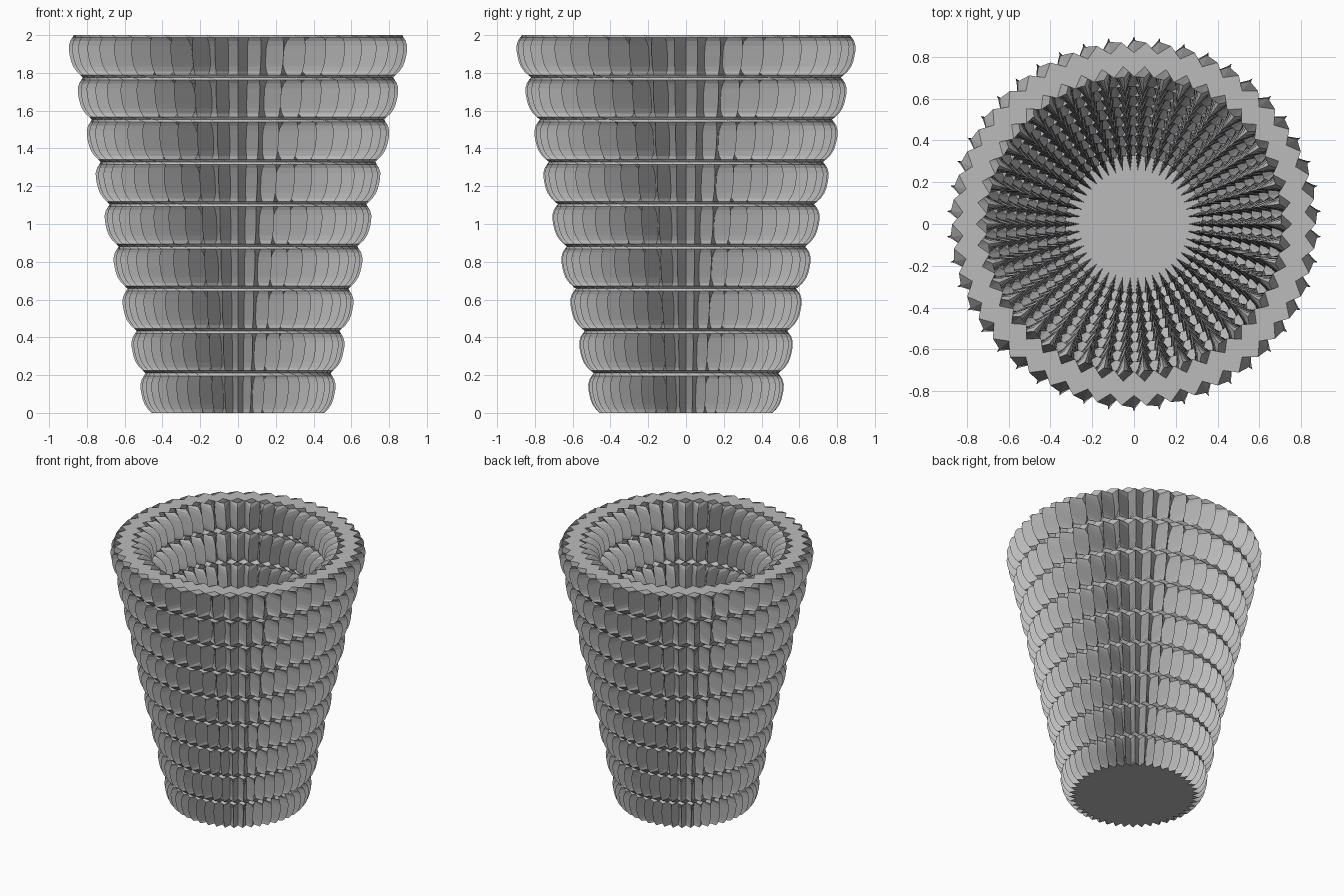
import bpy, bmesh, math

cube = bpy.data.objects.get("Cube")
if cube:
    bpy.data.objects.remove(cube, do_unlink=True)

TEETH = 46          # pleats around the cup
BULGES = 9          # stacked swells
FIRST = 0.098       # height of the first swell
PITCH = (2 - FIRST) / (BULGES - 0.5)
WALL = 0.115
FLOOR = 0.07


def pleat_radii(z):
    """Radii of the ridge and the groove; they swap depth at each neck."""
    t = (z - FIRST) / PITCH
    u = min(1.0, 2 * abs(t - math.floor(t + 0.5)))
    taper = 0.491 + 0.2123 * z
    neck = max(0.0, (u - 0.88) / 0.12)
    ridge = taper - 0.05 * u ** 3 - 0.046 * neck
    depth = 0.085 + 0.02 * z
    groove = taper - 0.046 - depth * (1 - u ** 4)
    return ridge, groove


def add_ring(bm, z, inset):
    ridge, groove = pleat_radii(z)
    ring = []
    for i in range(2 * TEETH):
        a = math.pi / 2 + math.pi * i / TEETH
        r = (groove if i % 2 else ridge) - inset
        ring.append(bm.verts.new((r * math.cos(a), r * math.sin(a), z)))
    return ring


# Ring heights, denser next to the necks
steps = (-0.44, -0.36, -0.24, -0.12, 0, 0.12, 0.24, 0.36, 0.44, 0.5)
heights = [FIRST + PITCH * (k + s) for k in range(BULGES) for s in steps]
outer = [0.0] + [z for z in heights if z > 0.005]
inner = [FLOOR] + [z for z in heights if z > FLOOR + 0.005]

# Pleated cup: outer wall up, rim, inner wall down, floor
bm = bmesh.new()
rings = [add_ring(bm, z, 0) for z in outer]
rings += [add_ring(bm, z, WALL) for z in reversed(inner)]
count = 2 * TEETH
for low, high in zip(rings, rings[1:]):
    for i in range(count):
        j = (i + 1) % count
        bm.faces.new((low[i], low[j], high[j], high[i]))
bm.faces.new(list(reversed(rings[0])))
bm.faces.new(rings[-1])
bmesh.ops.recalc_face_normals(bm, faces=bm.faces[:])

mesh = bpy.data.meshes.new("pleated_cup")
bm.to_mesh(mesh)
bm.free()
cup = bpy.data.objects.new("pleated_cup", mesh)
bpy.context.collection.objects.link(cup)

# Plain grey material
grey = bpy.data.materials.new("light_grey")
grey.use_nodes = True
colour = (0.5, 0.5, 0.5, 1)
grey.diffuse_color = colour
for node in grey.node_tree.nodes:
    if node.type == 'BSDF_PRINCIPLED':
        node.inputs["Base Color"].default_value = colour
mesh.materials.append(grey)
